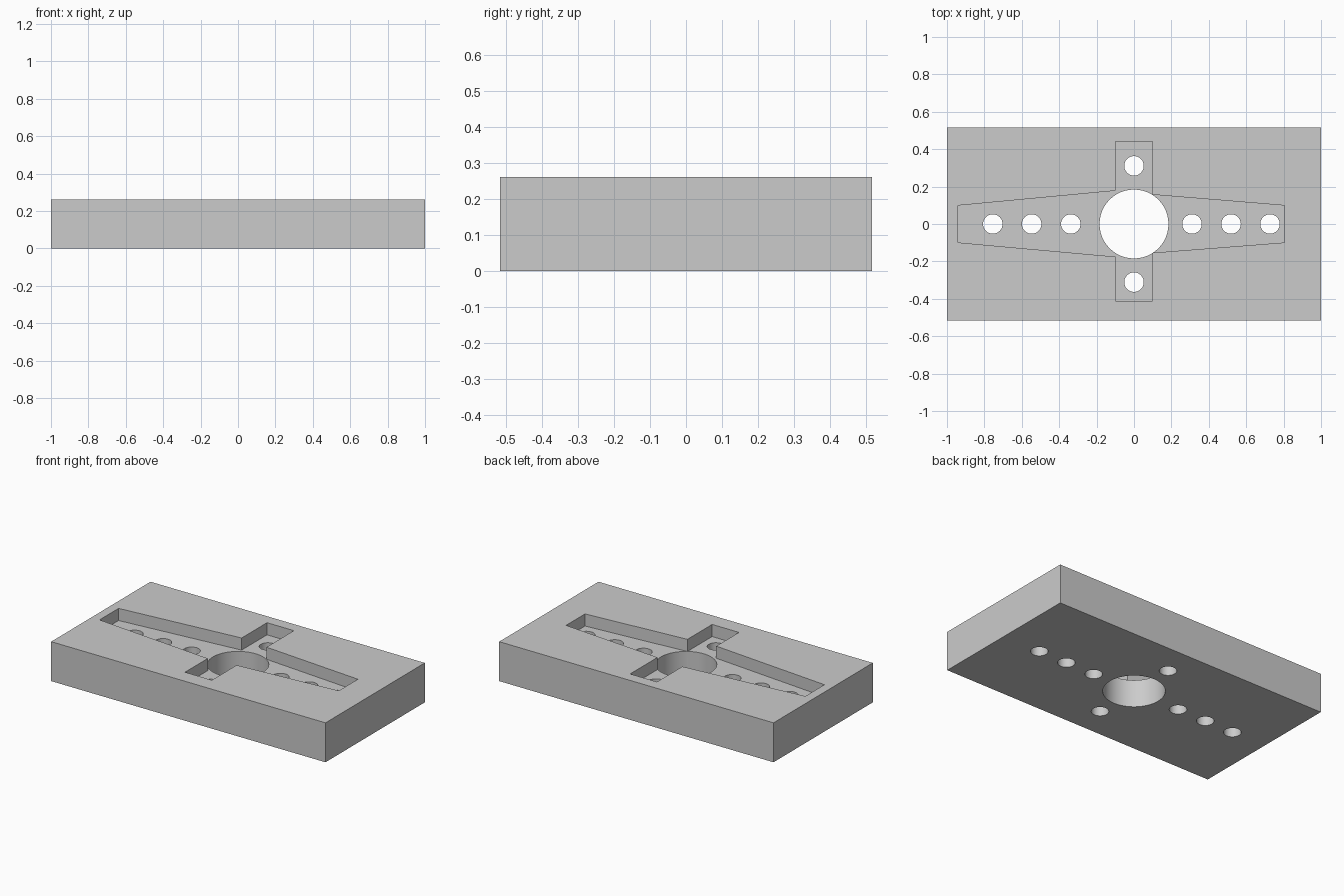
import bpy
import bmesh
from math import radians

if "Cube" in bpy.data.objects:
    bpy.data.objects.remove(bpy.data.objects["Cube"], do_unlink=True)

HALF_LENGTH, HALF_WIDTH, HEIGHT = 1.0, 0.517, 0.26
POCKET_FLOOR = 0.18

grey = bpy.data.materials.new("plain grey")
grey.use_nodes = True
grey.diffuse_color = (0.6, 0.6, 0.6, 1)
grey.node_tree.nodes["Principled BSDF"].inputs["Base Color"].default_value = (0.6, 0.6, 0.6, 1)


def prism(name, outline, bottom, top):
    """Extrude a flat outline upward into a closed solid."""
    bm = bmesh.new()
    face = bm.faces.new([bm.verts.new((x, y, bottom)) for x, y in outline])
    rim = bmesh.ops.extrude_face_region(bm, geom=[face])["geom"]
    bmesh.ops.translate(bm, vec=(0, 0, top - bottom),
                        verts=[v for v in rim if isinstance(v, bmesh.types.BMVert)])
    bmesh.ops.recalc_face_normals(bm, faces=bm.faces)
    mesh = bpy.data.meshes.new(name)
    bm.to_mesh(mesh)
    bm.free()
    mesh.materials.append(grey)
    obj = bpy.data.objects.new(name, mesh)
    bpy.context.collection.objects.link(obj)
    return obj


def drill(name, x, y, radius, sides):
    bpy.ops.mesh.primitive_cylinder_add(vertices=sides, radius=radius, depth=1, location=(x, y, 0))
    obj = bpy.context.object
    obj.name = name
    obj.data.materials.append(grey)
    return obj


# Solid block
block = prism("block", [(-HALF_LENGTH, -HALF_WIDTH), (HALF_LENGTH, -HALF_WIDTH),
                        (HALF_LENGTH, HALF_WIDTH), (-HALF_LENGTH, HALF_WIDTH)], 0, HEIGHT)

# Cross-shaped pocket with tapering side arms
pocket = [(-0.94, -0.099), (-0.098, -0.175), (-0.098, -0.412), (0.098, -0.412),
          (0.098, -0.154), (0.805, -0.099), (0.805, 0.099), (0.098, 0.157),
          (0.098, 0.442), (-0.098, 0.442), (-0.098, 0.178), (-0.94, 0.099)]
cutters = [prism("pocket_cutter", pocket, POCKET_FLOOR, HEIGHT + 0.2)]

# Central bore and the small through holes
cutters.append(drill("bore_cutter", 0, 0, 0.184, 96))
spots = [(x, 0) for x in (-0.755, -0.547, -0.338, 0.31, 0.519, 0.727)]
spots += [(0, 0.311), (0, -0.311)]
for x, y in spots:
    cutters.append(drill("hole_cutter", x, y, 0.052, 48))

for cutter in cutters:
    cutter.hide_render = True
    cut = block.modifiers.new(cutter.name, "BOOLEAN")
    cut.operation = "DIFFERENCE"
    cut.solver = "EXACT"
    cut.object = cutter

# Bake the cuts, then discard the cutters
bpy.ops.object.select_all(action="DESELECT")
block.select_set(True)
bpy.context.view_layer.objects.active = block
for name in [m.name for m in block.modifiers]:
    bpy.ops.object.modifier_apply(modifier=name)
for cutter in cutters:
    bpy.data.objects.remove(cutter, do_unlink=True)
bpy.ops.object.shade_smooth_by_angle(angle=radians(30))
